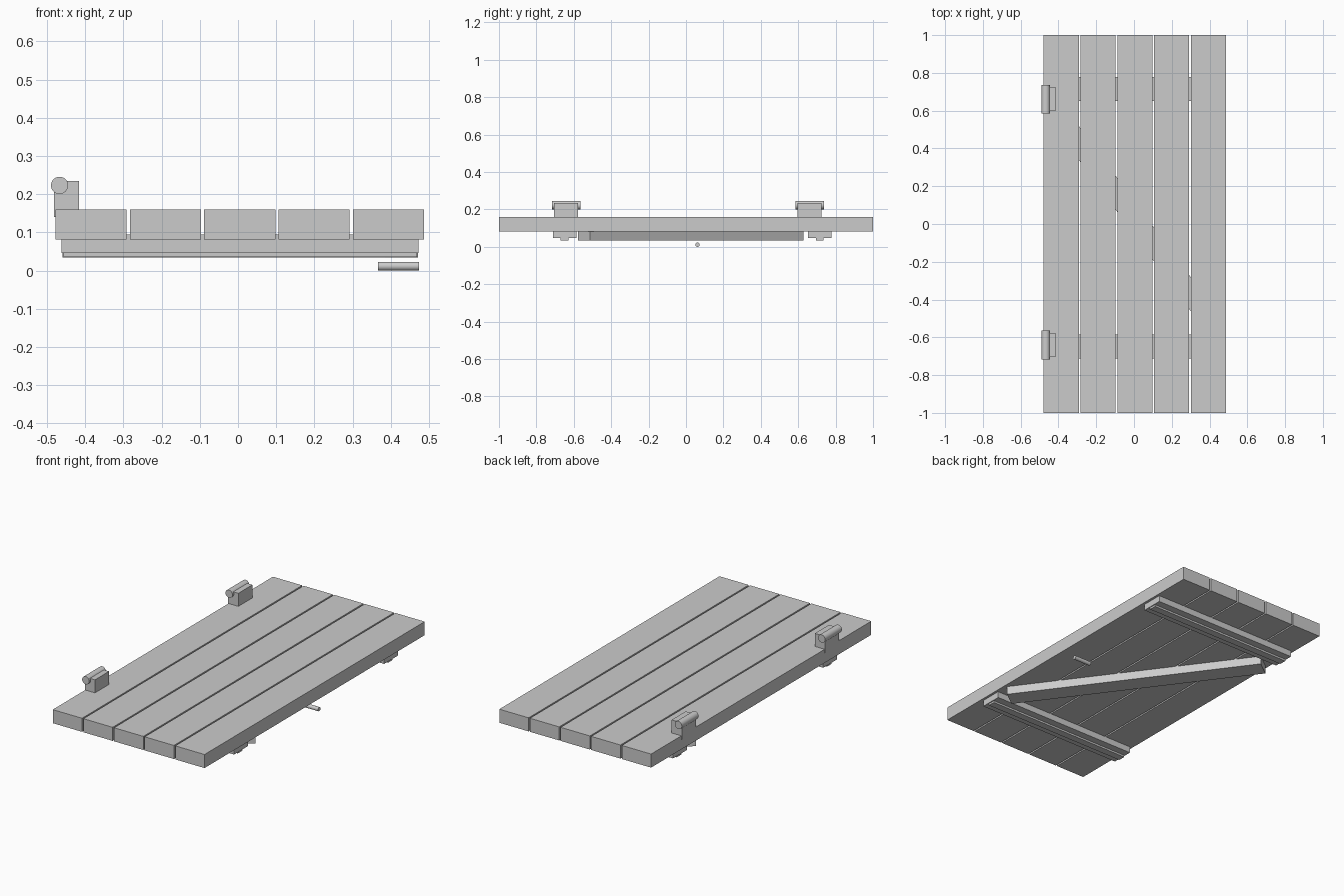
import bpy
import math

cube = bpy.data.objects.get("Cube")
if cube:
    bpy.data.objects.remove(cube, do_unlink=True)

grey = bpy.data.materials.new("plain_grey")
grey.use_nodes = True
GREY = (0.6, 0.6, 0.6, 1)
grey.diffuse_color = GREY
grey.node_tree.nodes["Principled BSDF"].inputs["Base Color"].default_value = GREY


def finish(name):
    obj = bpy.context.object
    obj.name = name
    obj.data.materials.append(grey)
    return obj


def box(name, xs, ys, zs, turn=0):
    """Box from its extents, optionally turned about its own vertical axis."""
    spans = (xs, ys, zs)
    bpy.ops.mesh.primitive_cube_add(size=1, location=[(a + b) / 2 for a, b in spans])
    obj = finish(name)
    obj.scale = [b - a for a, b in spans]
    bpy.ops.object.transform_apply(location=False, rotation=False, scale=True)
    obj.rotation_euler.z = turn
    return obj


def rod(name, radius, length, centre, rotation):
    bpy.ops.mesh.primitive_cylinder_add(vertices=32, radius=radius, depth=length,
                                        location=centre, rotation=rotation)
    finish(name)
    bpy.ops.object.shade_smooth_by_angle(angle=math.radians(40))


# Five long planks with narrow gaps
for i in range(5):
    x = -0.385 + i * 0.1948
    box(f"plank_{i + 1}", (x - 0.093, x + 0.093), (-1, 1), (0.082, 0.16))

# Stepped cross battens under the planks
for side, y in (("front", -0.649), ("back", 0.715)):
    box(f"{side}_batten", (-0.462, 0.473), (y - 0.063, y + 0.063), (0.046, 0.094))
    box(f"{side}_batten_rib", (-0.457, 0.468), (y - 0.021, y + 0.021), (0.035, 0.05))

# Diagonal brace between the battens
box("diagonal_brace", (-0.0475, 0.0595), (-0.684, 0.736), (0.034, 0.094),
    math.atan2(0.595, 0.804))

# Hinges on the right edge: a block with a barrel along it
for side, y in (("front", -0.641), ("back", 0.661)):
    box(f"{side}_hinge_block", (-0.481, -0.416), (y - 0.064, y + 0.064), (0.14, 0.235))
    rod(f"{side}_hinge_barrel", 0.0225, 0.152, (-0.467, y, 0.223), (math.pi / 2, 0, 0))

# Small handle rod below the left edge
rod("handle_rod", 0.0115, 0.108, (0.42, 0.061, 0.0115), (0, math.pi / 2, 0))
